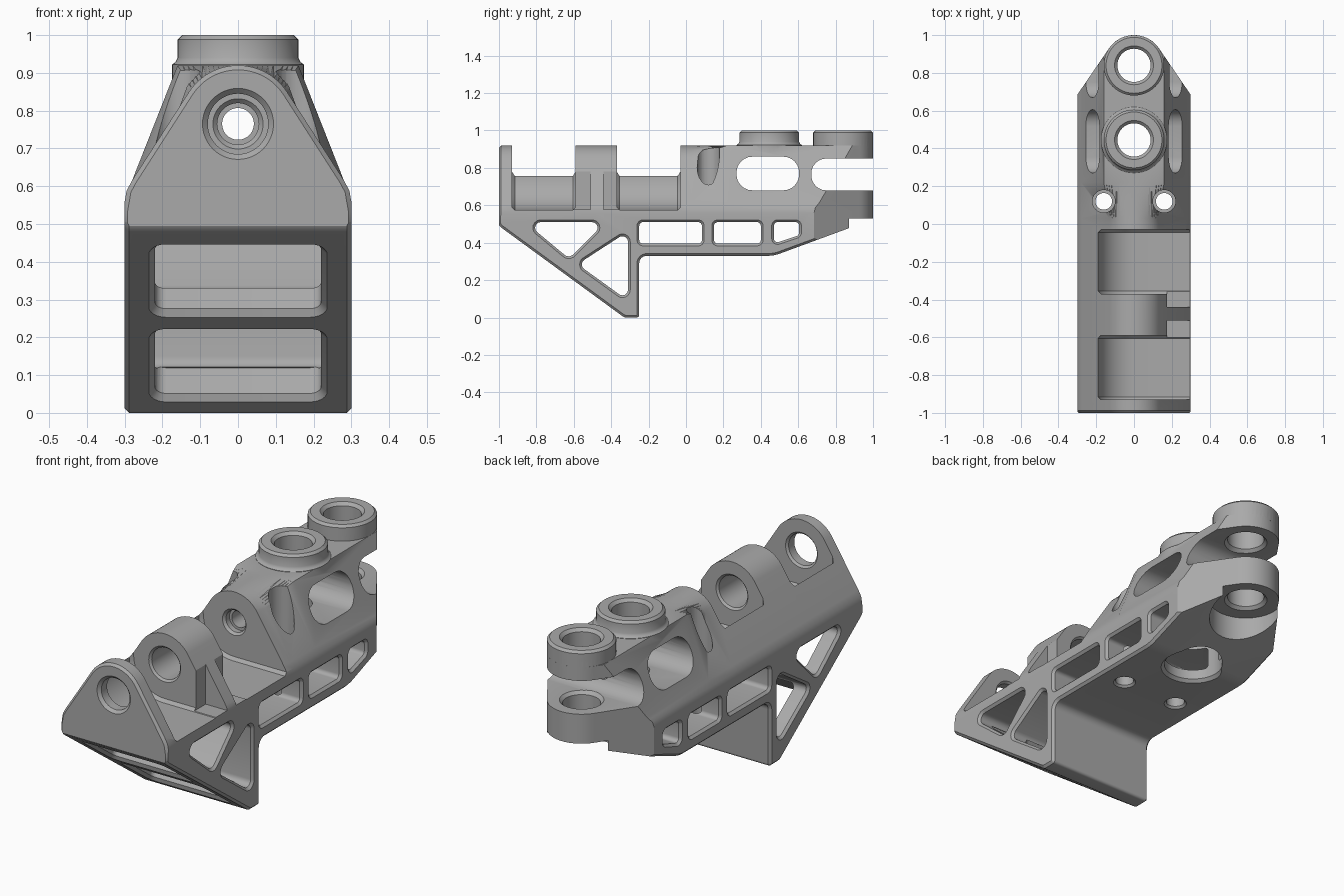
import bpy, bmesh
from math import sin, cos, tan, pi, radians, atan2, acos, hypot
from mathutils import Vector

cube = bpy.data.objects.get("Cube")
if cube:
    bpy.data.objects.remove(cube, do_unlink=True)


# ---------- placing of a flat profile (u, v) at depth p ----------
def along_x(u, v, p): return (p, u, v)
def along_y(u, v, p): return (u, p, v)
def along_z(u, v, p): return (u, v, p)


def on_ramp(u, v, p):
    """u across, v down the front ramp, p out of it."""
    down, out = Vector((0, .807, -.59)), Vector((0, -.59, -.807))
    return Vector((u, -1, .49)) + down * v + out * p


# ---------- profiles ----------
def circle(u, v, r, n=48):
    return [(u + r * cos(2 * pi * i / n), v + r * sin(2 * pi * i / n)) for i in range(n)]


def rounded(corners, steps=6):
    """Polygon from (u, v, radius) corners with true arc fillets."""
    pts, n = [], len(corners)
    for i, (u, v, r) in enumerate(corners):
        p = Vector((u, v))
        if r == 0:
            pts.append(p)
            continue
        a = (Vector(corners[i - 1][:2]) - p).normalized()
        b = (Vector(corners[(i + 1) % n][:2]) - p).normalized()
        half = a.angle(b) / 2
        centre = p + (a + b).normalized() * (r / sin(half))
        start = (p + a * (r / tan(half)) - centre).normalized()
        end = (p + b * (r / tan(half)) - centre).normalized()
        pts += [centre + start.slerp(end, k / steps) * r for k in range(steps + 1)]
    return pts


def box(u0, u1, v0, v1, r=0):
    return rounded([(u0, v0, r), (u1, v0, r), (u1, v1, r), (u0, v1, r)])


def tangent_arc(v, r, pu, pv, n=24):
    """Arc about (0, v) that meets tangents from (+-pu, pv)."""
    a = atan2(pv - v, pu) + acos(r / hypot(pu, pv - v))
    return [(r * cos(t), v + r * sin(t)) for t in (a + (pi - 2 * a) * i / n for i in range(n + 1))]


def offset(pts, g):
    """Move the outline outward by g."""
    pts = [Vector(p) for p in pts]
    area = sum(pts[i - 1].cross(pts[i]) for i in range(len(pts)))
    side = 1 if area > 0 else -1
    out = []
    for i, p in enumerate(pts):
        d1 = (p - pts[i - 1]).normalized()
        d2 = (pts[(i + 1) % len(pts)] - p).normalized()
        n1, n2 = Vector((d1.y, -d1.x)), Vector((d2.y, -d2.x))
        out.append(p + (n1 + n2) * (g * side / (1 + n1.dot(n2))))
    return out


# ---------- solids ----------
def loft(name, rings):
    bm = bmesh.new()
    rows = [[bm.verts.new(p) for p in ring] for ring in rings]
    for a, b in zip(rows, rows[1:]):
        for i in range(len(a)):
            bm.faces.new((a[i - 1], a[i], b[i], b[i - 1]))
    bm.faces.new(rows[0])
    bm.faces.new(rows[-1])
    bmesh.ops.recalc_face_normals(bm, faces=bm.faces)
    mesh = bpy.data.meshes.new(name)
    bm.to_mesh(mesh)
    bm.free()
    ob = bpy.data.objects.new(name, mesh)
    bpy.context.collection.objects.link(ob)
    return ob


def prism(name, pts, place, stations):
    """Stations are (depth, outward offset), so ends can be chamfered."""
    return loft(name, [[place(u, v, p) for u, v in (offset(pts, g) if g else pts)]
                       for p, g in stations])


def combine(target, tool, operation):
    mod = target.modifiers.new(operation.lower(), 'BOOLEAN')
    mod.operation, mod.object, mod.solver = operation, tool, 'EXACT'
    bpy.context.view_layer.objects.active = target
    bpy.ops.object.modifier_apply(modifier=mod.name)
    bpy.data.objects.remove(tool, do_unlink=True)


def cut(pts, place, stations):
    tool = prism("cutter", pts, place, stations)
    tool.hide_render = True
    combine(body, tool, 'DIFFERENCE')


# ---------- main body: lofted section, side outline and plan outline ----------
AXIS, NOSE, BOSS, R = .765, .84, .445, .16

shoulder = [(.305, -.05), (.305, .53), (.295, .588), (.28, .616)]
mirrored = [(-u, v) for u, v in reversed(shoulder)]
arc = tangent_arc(AXIS, .155, .3, .585)
flat = [(R - 2 * R * i / 24, .92) for i in range(25)]
round_section = shoulder + arc + mirrored
flat_section = shoulder + flat + mirrored
sections = [(-1, offset(round_section, -.012)), (-.988, round_section),
            (.03, round_section), (.22, flat_section), (1.1, flat_section)]
body = loft("mount_body", [[along_y(u, v, y) for u, v in s] for y, s in sections])
tri = body.modifiers.new("triangles", 'TRIANGULATE')
bpy.context.view_layer.objects.active = body
bpy.ops.object.modifier_apply(modifier=tri.name)

side = rounded([(-1.01, .497, .06), (-.33, 0, .03), (-.25, 0, .015), (-.25, .33, .04),
                (.47, .33, .18), (1.1, .562, 0), (1.1, 1.15, 0), (-1.01, 1.15, 0)])
combine(body, prism("side_outline", side, along_x,
                    [(-.3, -.012), (-.288, 0), (.288, 0), (.3, -.012)]), 'INTERSECT')
plan = [(-.31, -1.1), (.31, -1.1), (.31, .67)] + tangent_arc(NOSE, R, .31, .67) + [(-.31, .67)]
combine(body, prism("plan_outline", plan, along_z, [(-.2, 0), (1.2, 0)]), 'INTERSECT')

# ---------- raised bosses ----------
combine(body, prism("rear_boss", circle(0, NOSE, R), along_z,
                    [(.91, 0), (.988, 0), (1, -.012)]), 'UNION')
combine(body, prism("middle_boss", circle(0, BOSS, R), along_z,
                    [(.88, .015), (.922, .015), (.928, .006), (.94, 0), (.988, 0), (1, -.012)]), 'UNION')

# ---------- hinge pockets, open to the left side ----------
scoop = [(-.19 * sin(t), AXIS - .19 * cos(t)) for t in (pi / 2 * i / 14 for i in range(15))]
pocket = scoop + [(-.19, 1.2), (.4, 1.2), (.4, AXIS - .19)]
for y0, y1 in ((-.93, -.59), (-.37, -.03)):
    cut(pocket, along_y, [(y0, -.015), (y0 + .015, 0), (y1 - .015, 0), (y1, -.015)])
# relief beside the middle lug, leaving a thin rib
for y0, y1 in ((-.66, -.51), (-.44, -.3)):
    cut(box(.175, .42, .578, 1.2), along_y, [(y0, 0), (y1, 0)])

# ---------- fork slot, nose recess and side openings ----------
cut(box(.67, 1.3, .68, .85, .08), along_x, [(-.5, 0), (.5, 0)])
cut(box(.27, .605, .68, .86, .085), along_x, [(-.5, 0), (.5, 0)])
cut(circle(0, NOSE, .175), along_z, [(.2, 0), (.53, 0)])

openings = [
    box(-.25, .085, .395, .51, .02),
    box(.15, .4, .395, .51, .02),
    rounded([(.47, .395, .02), (.605, .44, .02), (.605, .51, .02), (.47, .51, .02)]),
    rounded([(-.86, .51, .03), (-.625, .315, .035), (-.43, .51, .03)]),
    rounded([(-.58, .285, .03), (-.31, .09, .03), (-.31, .46, .03)]),
]
for shape in openings:
    cut(shape, along_x, [(-.32, .032), (-.288, 0), (.288, 0), (.32, .032)])

# ---------- windows in the front ramp ----------
for v0, v1 in ((.09, .385), (.47, .765)):
    cut(box(-.22, .22, v0, v1, .03), on_ramp, [(.02, .036), (-.016, 0), (-.1, 0)])

# ---------- hinge bore ----------
cut(circle(0, AXIS, .08), along_y,
    [(-1.01, .024), (-.986, 0), (-.94, 0), (-.92, .02), (-.61, .03), (-.58, 0),
     (-.38, 0), (-.35, .03), (-.2, 0)])
cut(circle(0, AXIS, .055), along_y, [(-.06, .04), (-.018, 0), (.01, 0)])
cut(circle(0, AXIS, .042), along_y, [(-.1, 0), (1.1, 0)])

# ---------- vertical bores ----------
cut(circle(0, NOSE, .088), along_z,
    [(.5, .045), (.545, 0), (.665, 0), (.69, .025), (.84, .025), (.865, 0), (.985, 0), (1.02, .035)])
cut(circle(0, BOSS, .088), along_z, [(.2, 0), (.985, 0), (1.02, .035)])
cut(circle(0, BOSS, .14), along_z, [(.3, .045), (.345, 0), (.58, 0)])
for x in (-.16, .16):
    cut(circle(x, .12, .06, 32), along_z, [(.62, 0), (1.1, 0)])
    cut(circle(x, .12, .044, 32), along_z, [(.3, .04), (.34, 0), (.7, 0)])

# ---------- finish ----------
grey = bpy.data.materials.new("satin_grey")
grey.use_nodes = True
colour = (.4, .4, .4, 1)
grey.diffuse_color = colour
for node in grey.node_tree.nodes:
    if node.type == 'BSDF_PRINCIPLED':
        node.inputs["Base Color"].default_value = colour
body.data.materials.clear()
body.data.materials.append(grey)

bpy.ops.object.select_all(action='DESELECT')
body.select_set(True)
bpy.context.view_layer.objects.active = body
bpy.ops.object.shade_smooth_by_angle(angle=radians(30))
